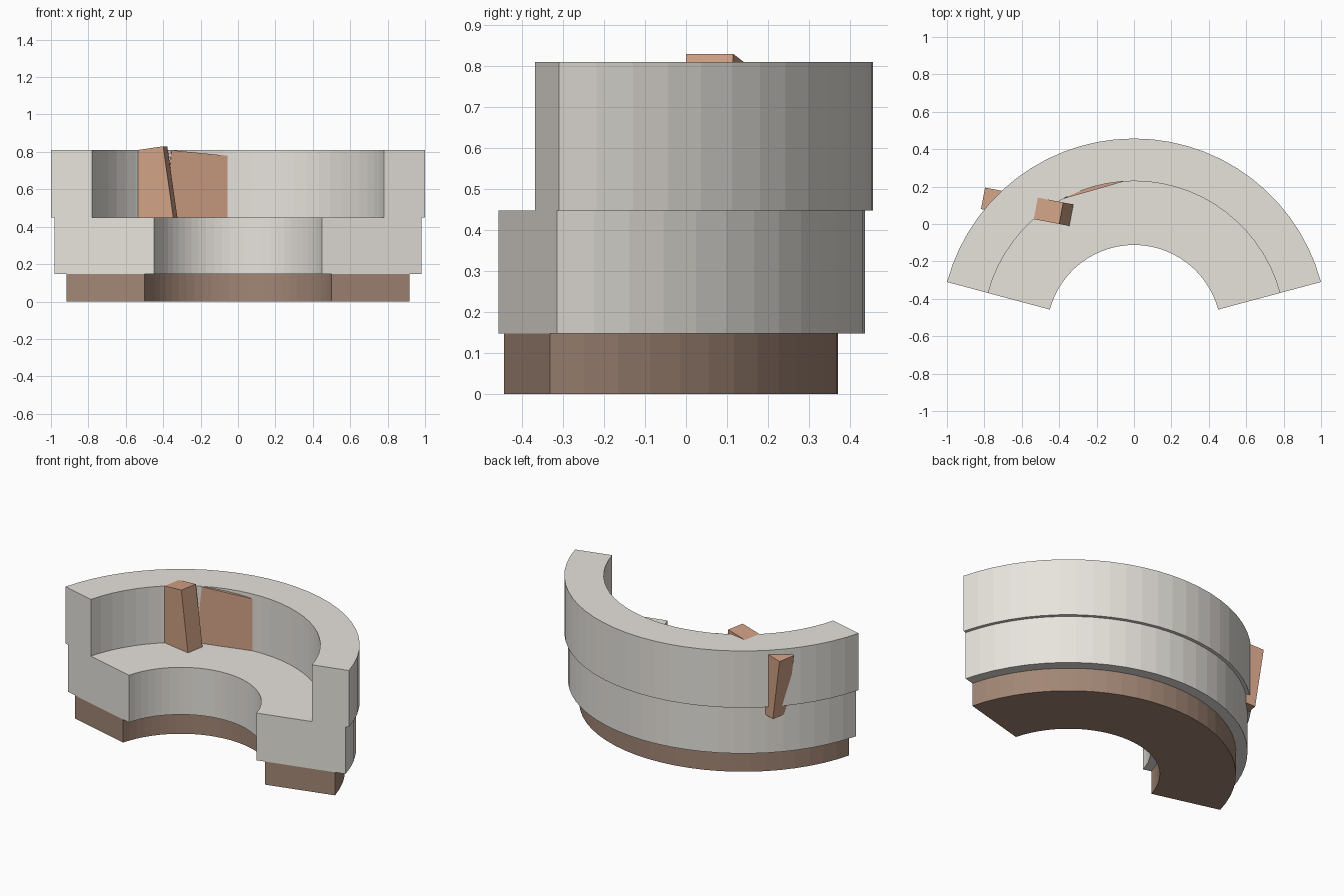
import bpy, bmesh, math
from mathutils import Matrix, Vector

if "Cube" in bpy.data.objects:
    bpy.data.objects.remove(bpy.data.objects["Cube"])

CY = -0.578                       # y of the arc centre
START, END, SEGS = math.radians(15), math.radians(165), 28


def material(name, rgb):
    m = bpy.data.materials.new(name)
    m.diffuse_color = (*rgb, 1)
    m.use_nodes = True
    m.node_tree.nodes["Principled BSDF"].inputs["Base Color"].default_value = m.diffuse_color
    return m


def add(name, bm, mat):
    bmesh.ops.recalc_face_normals(bm, faces=bm.faces)
    me = bpy.data.meshes.new(name)
    bm.to_mesh(me)
    bm.free()
    me.materials.append(mat)
    ob = bpy.data.objects.new(name, me)
    bpy.context.collection.objects.link(ob)


def arc_block(name, r_in, r_out, z0, z1, mat):
    """Closed rectangular section swept along the arc."""
    bm = bmesh.new()
    rings = []
    for i in range(SEGS + 1):
        a = START + (END - START) * i / SEGS
        rings.append([bm.verts.new((r * math.cos(a), CY + r * math.sin(a), z))
                      for r, z in ((r_in, z0), (r_out, z0), (r_out, z1), (r_in, z1))])
    for p, q in zip(rings, rings[1:]):
        for k in range(4):
            j = (k + 1) % 4
            bm.faces.new((p[k], p[j], q[j], q[k]))
    bm.faces.new(rings[0])
    bm.faces.new(rings[-1])
    add(name, bm, mat)


def pillow(name, corner, side, turn, tilt, mat, size=(0.43, 0.117, 0.39)):
    """Box placed by a top front corner; side is +1 for right, -1 for left."""
    rot = Matrix.Rotation(math.radians(turn), 4, 'Z') @ Matrix.Rotation(math.radians(-tilt), 4, 'Y')
    w, t, h = size
    centre = Vector(corner) - rot @ Vector((side * w / 2, -t / 2, h / 2))
    bm = bmesh.new()
    bmesh.ops.create_cube(bm, size=1, matrix=Matrix.Translation(centre) @ rot @ Matrix.Diagonal((w, t, h, 1)))
    add(name, bm, mat)


fabric = material("fabric", (0.80, 0.77, 0.72))
wood = material("dark_wood", (0.36, 0.24, 0.18))
rust = material("rust_fabric", (0.64, 0.36, 0.24))

# Curved bench: plinth, seat and backrest
arc_block("plinth", 0.518, 0.949, 0.0, 0.147, wood)
arc_block("seat", 0.466, 1.0146, 0.147, 0.448, fabric)
arc_block("backrest", 0.8075, 1.035, 0.448, 0.81, fabric)

# Throw pillows pushed into the backrest
pillow("left_pillow", (-0.40, 0.0, 0.83), 1, -10.8, 8.2, rust)
pillow("middle_pillow", (-0.355, 0.141, 0.809), -1, 16, -5.4, rust)
